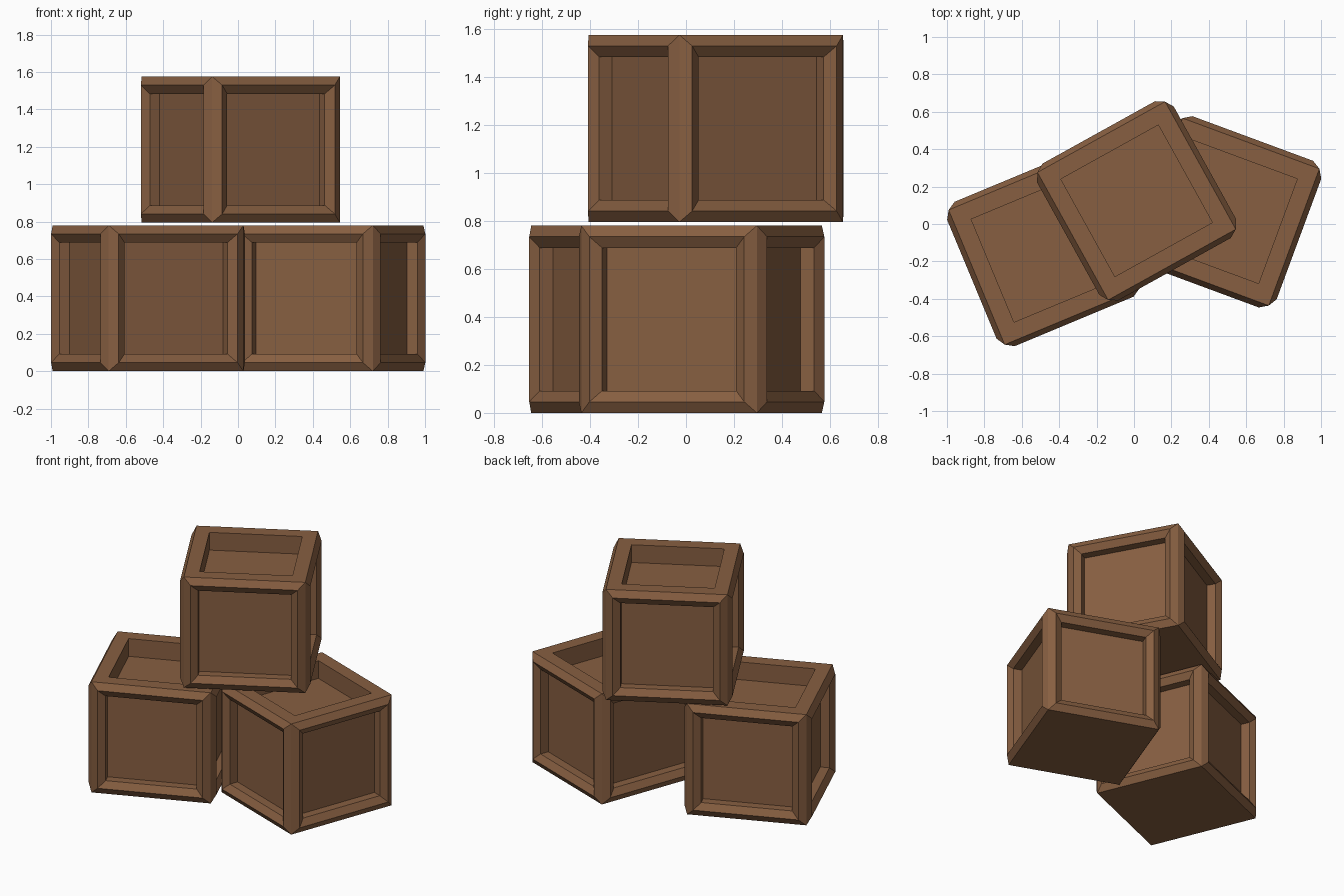
import bpy
import bmesh
from math import radians
from mathutils import Matrix

default = bpy.data.objects.get("Cube")
if default:
    bpy.data.objects.remove(default, do_unlink=True)

SIZE = 0.78         # crate edge length
RAIL = 0.046        # width of each slope of the frame rails
RIDGE = 0.028       # how far the rails stand out
PANEL_DEPTH = 0.06  # recess of the side panels
TOP_DEPTH = 0.125   # recess of the top panel

# Wood colour
wood = bpy.data.materials.new("brown_wood")
wood.use_nodes = True
brown = (0.243, 0.114, 0.053, 1.0)
wood.diffuse_color = brown
wood.node_tree.nodes["Principled BSDF"].inputs["Base Color"].default_value = brown


def inset(bm, faces, thickness, depth):
    """Inset each face on its own and push it along its normal."""
    bmesh.ops.inset_individual(bm, faces=faces, thickness=thickness,
                               depth=depth, use_even_offset=True)


def crate_mesh():
    bm = bmesh.new()
    bmesh.ops.create_cube(bm, size=SIZE,
                          matrix=Matrix.Translation((0, 0, SIZE / 2)))
    bm.normal_update()
    sides = [f for f in bm.faces if abs(f.normal.z) < 0.5]
    top = [f for f in bm.faces if f.normal.z > 0.5]

    # Side frames: ridged rails around a sunken panel
    inset(bm, sides, RAIL, RIDGE)
    inset(bm, sides, RAIL, -RIDGE)
    inset(bm, sides, 0.0, -PANEL_DEPTH)

    # Top: flat frame around a deeper panel; the underside stays plain
    inset(bm, top, 2 * RAIL, 0.0)
    inset(bm, top, 0.0, -TOP_DEPTH)

    bm.normal_update()
    mesh = bpy.data.meshes.new("crate")
    bm.to_mesh(mesh)
    bm.free()
    mesh.materials.append(wood)
    return mesh


# Three crates: two on the ground, one stacked on both
mesh = crate_mesh()
for name, location, turn in (
    ("left_lower_crate", (0.49, 0.065, 0.0), -20.3),
    ("right_lower_crate", (-0.481, -0.135, 0.0), 22.6),
    ("upper_crate", (0.014, 0.124, 0.795), 29.0),
):
    crate = bpy.data.objects.new(name, mesh)
    crate.location = location
    crate.rotation_euler.z = radians(turn)
    bpy.context.collection.objects.link(crate)
